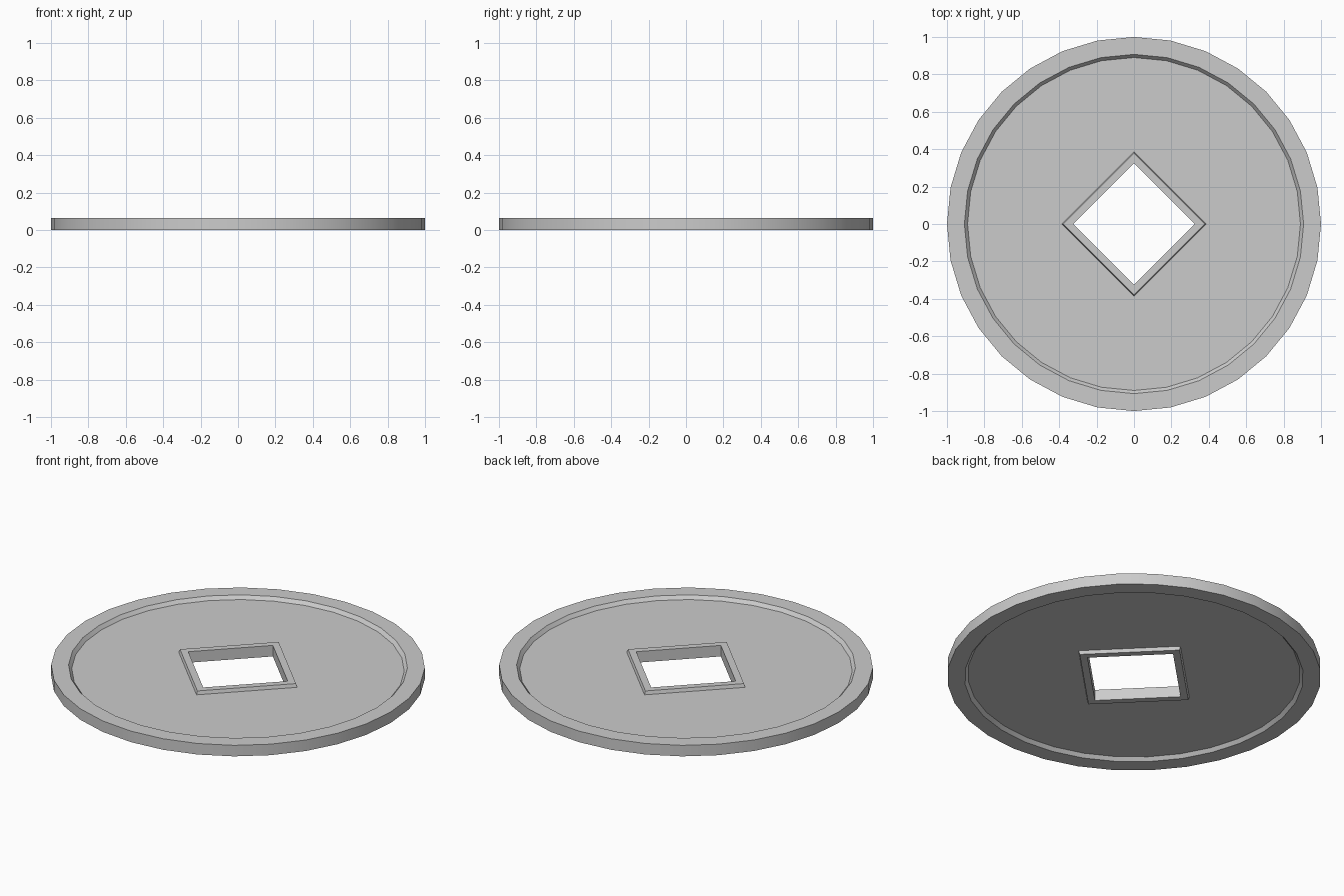
import bpy, bmesh
from math import cos, sin, tau

if "Cube" in bpy.data.objects:
    bpy.data.objects.remove(bpy.data.objects["Cube"])

SIDES = 32
HEIGHT = 0.065
DEPTH = 0.02      # recess depth on both faces

bm = bmesh.new()


def ring(n, r, z):
    return [bm.verts.new((r * cos(tau * i / n), r * sin(tau * i / n), z)) for i in range(n)]


def band(a, b):
    n = len(a)
    for i in range(n):
        j = (i + 1) % n
        bm.faces.new((a[i], a[j], b[j], b[i]))


def coin_face(z_rim, z_floor):
    # raised rim, sloped step, recessed floor, raised square frame
    outer = ring(SIDES, 1.0, z_rim)
    lip = ring(SIDES, 0.907, z_rim)
    floor = ring(SIDES, 0.89, z_floor)
    foot = ring(4, 0.387, z_floor)
    frame = ring(4, 0.379, z_rim)
    hole = ring(4, 0.325, z_rim)
    band(outer, lip)
    band(lip, floor)
    band(foot, frame)
    band(frame, hole)
    q = SIDES // 4
    for k in range(4):
        arc = [floor[(k * q + i) % SIDES] for i in range(q + 1)]
        bm.faces.new(arc + [foot[(k + 1) % 4], foot[k]])
    return outer, hole


top_outer, top_hole = coin_face(HEIGHT, HEIGHT - DEPTH)
low_outer, low_hole = coin_face(0, DEPTH)
# outer edge and walls of the square hole
band(low_outer, top_outer)
band(low_hole, top_hole)
bmesh.ops.recalc_face_normals(bm, faces=bm.faces)

mesh = bpy.data.meshes.new("holed_coin")
bm.to_mesh(mesh)
bm.free()
coin = bpy.data.objects.new("holed_coin", mesh)
bpy.context.collection.objects.link(coin)
bpy.context.view_layer.objects.active = coin
coin.select_set(True)
bpy.ops.object.shade_smooth_by_angle(angle=0.5)
